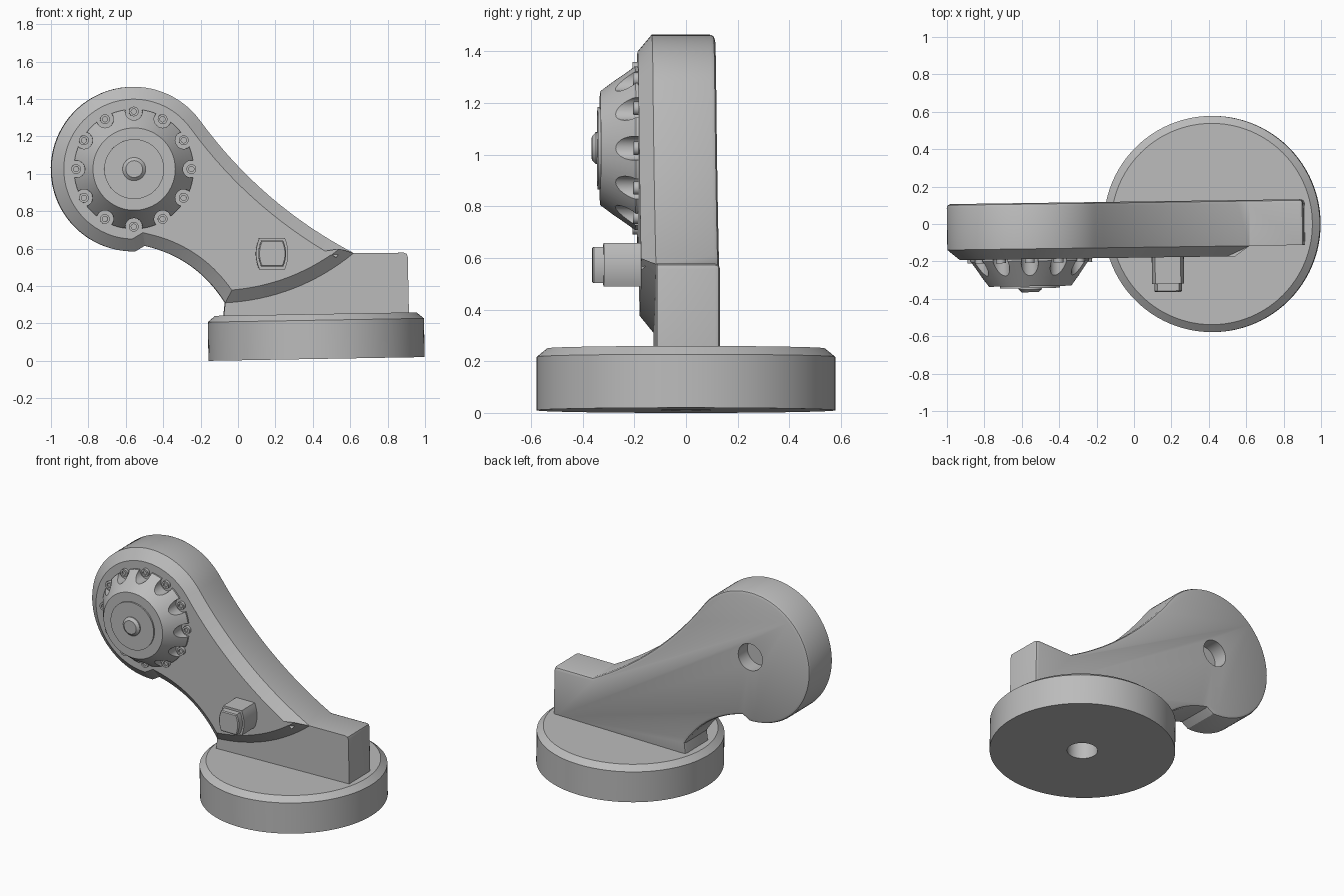
import bpy, bmesh, math
from mathutils import Vector

cube = bpy.data.objects.get("Cube")
if cube:
    bpy.data.objects.remove(cube, do_unlink=True)

grey = bpy.data.materials.new("plain grey")
grey.use_nodes = True
colour = (0.5, 0.5, 0.5, 1)
grey.diffuse_color = colour
grey.node_tree.nodes["Principled BSDF"].inputs["Base Color"].default_value = colour

TURN = math.radians(0.8)      # slight swivel of the arm
TILT = math.radians(-1)       # slight lean of the base
HEAD = Vector((-0.56, 1.025))


def circle(r, centre=(0, 0), n=64, start=0, end=360):
    """Points on a circle or arc, counter-clockwise, without the end point."""
    angles = [math.radians(start + (end - start) * i / n) for i in range(n)]
    return [Vector(centre) + Vector((math.cos(a), math.sin(a))) * r for a in angles]


def arc(a, b, sag, n=16):
    """Bowed line from a to b; positive sag bows to the left."""
    a, b = Vector(a), Vector(b)
    d = (b - a).normalized()
    left = Vector((-d.y, d.x))
    return [a.lerp(b, i / n) + left * sag * 4 * (i / n) * (1 - i / n) for i in range(n)]


def inset(pts, w):
    """Mitred inward offset of a counter-clockwise outline."""
    out = []
    for i, p in enumerate(pts):
        d1 = (p - pts[i - 1]).normalized()
        d2 = (pts[(i + 1) % len(pts)] - p).normalized()
        n1, n2 = Vector((-d1.y, d1.x)), Vector((-d2.y, d2.x))
        m = (n1 + n2).normalized()
        out.append(p + m * w / max(m.dot(n1), 0.35))
    return out


def loft(name, rings, rotation=(0, 0, TURN)):
    """Skin (outline, y) rings together and cap both ends."""
    bm = bmesh.new()
    loops = [[bm.verts.new((p.x, y, p.y)) for p in pts] for pts, y in rings]
    n = len(loops[0])
    for a, b in zip(loops, loops[1:]):
        for i in range(n):
            j = (i + 1) % n
            bm.faces.new((a[i], a[j], b[j], b[i]))
    bm.faces.new(loops[0])
    bm.faces.new(loops[-1])
    bmesh.ops.recalc_face_normals(bm, faces=bm.faces)
    mesh = bpy.data.meshes.new(name)
    bm.to_mesh(mesh)
    bm.free()
    mesh.materials.append(grey)
    ob = bpy.data.objects.new(name, mesh)
    bpy.context.collection.objects.link(ob)
    ob.rotation_euler = rotation
    return ob


def lathe(name, profile, centre=(0, 0), n=64, **kw):
    return loft(name, [(circle(r, centre, n), y) for r, y in profile], **kw)


def activate(ob):
    bpy.ops.object.select_all(action="DESELECT")
    ob.select_set(True)
    bpy.context.view_layer.objects.active = ob


def cut(ob, cutters):
    """Subtract each cutter, then discard it."""
    activate(ob)
    for c in cutters:
        c.hide_render = True
        mod = ob.modifiers.new("cut", "BOOLEAN")
        mod.operation, mod.solver, mod.object = "DIFFERENCE", "EXACT", c
        bpy.ops.object.modifier_apply(modifier=mod.name)
        bpy.data.objects.remove(c, do_unlink=True)


# Round base with chamfered rim and a socket underneath
base = lathe("base", [(0.095, 0.15), (0.095, 0), (0.578, 0), (0.578, 0.207), (0.538, 0.24)],
             n=96, rotation=(math.pi / 2, TILT, 0))
base.location = (0.42, 0, 0.01)

# Outline pieces shared by the arm body and its raised front
heel, toe = (-0.07, 0.31), (0.617, 0.576)
head_arc = circle(0.44, HEAD, 56, 36, 271)
under_arc = arc((-0.50, 0.615), heel, 0.055)
upper_arc = arc(toe, HEAD + circle(0.44, start=36, n=1)[0], 0.063)
head_arc.append(Vector((-0.55, 0.585)))

# Arm body with foot block, softly rounded at the back
foot = [Vector(p) for p in (heel, (-0.08, 0.22), (0.913, 0.22), (0.906, 0.556),
                            (0.9, 0.572), (0.885, 0.578))]
outline = head_arc + under_arc + foot + upper_arc
body = loft("arm_body", [(outline, -0.125), (outline, 0.1), (inset(outline, 0.006), 0.114),
                         (inset(outline, 0.02), 0.12)])
cut(body, [lathe("axle_hole", [(0.09, 0.02), (0.09, 0.2)], HEAD)])

# Raised front of the arm with a wide chamfer
front = head_arc + under_arc + arc(heel, toe, -0.06) + upper_arc
loft("arm_front", [(front, -0.125), (inset(front, 0.066), -0.18)])

# Scalloped conical knob
knob = lathe("knob", [(0.32, -0.175), (0.32, -0.19), (0.22, -0.325)], HEAD, 96)
spots = circle(0.308, HEAD, 12)
cut(knob, [lathe("scallop", [(0.046, -0.15), (0.046, -0.4)], s, 24) for s in spots])
for i, s in enumerate(spots):
    lathe(f"screw_{i + 1}", [(0.026, -0.175), (0.026, -0.2), (0.014, -0.2), (0.014, -0.19)], s, 20)
lathe("knob_disc", [(0.16, -0.32), (0.16, -0.335)], HEAD)
lathe("knob_pin", [(0.062, -0.33), (0.062, -0.342), (0.045, -0.357)], HEAD, 32)

# Stepped peg with flat top and bottom and bowed sides
def peg_outline(w, h, bow, centre=Vector((0.178, 0.573))):
    half = arc((w, -h), (w, h), -bow, 10) + [Vector((w, h))]
    return [centre + p for p in half] + [centre - p for p in half]

big, small = peg_outline(0.068, 0.084, 0.018), peg_outline(0.058, 0.07, 0.016)
loft("peg", [(big, -0.17), (big, -0.322), (small, -0.322), (small, -0.36), (inset(small, 0.006), -0.366)])

# Smooth curved faces, keep real edges sharp
for ob in bpy.context.collection.objects:
    if ob.type == "MESH" and ob.data.materials and ob.data.materials[0] == grey:
        activate(ob)
        bpy.ops.object.shade_smooth_by_angle(angle=math.radians(28))
